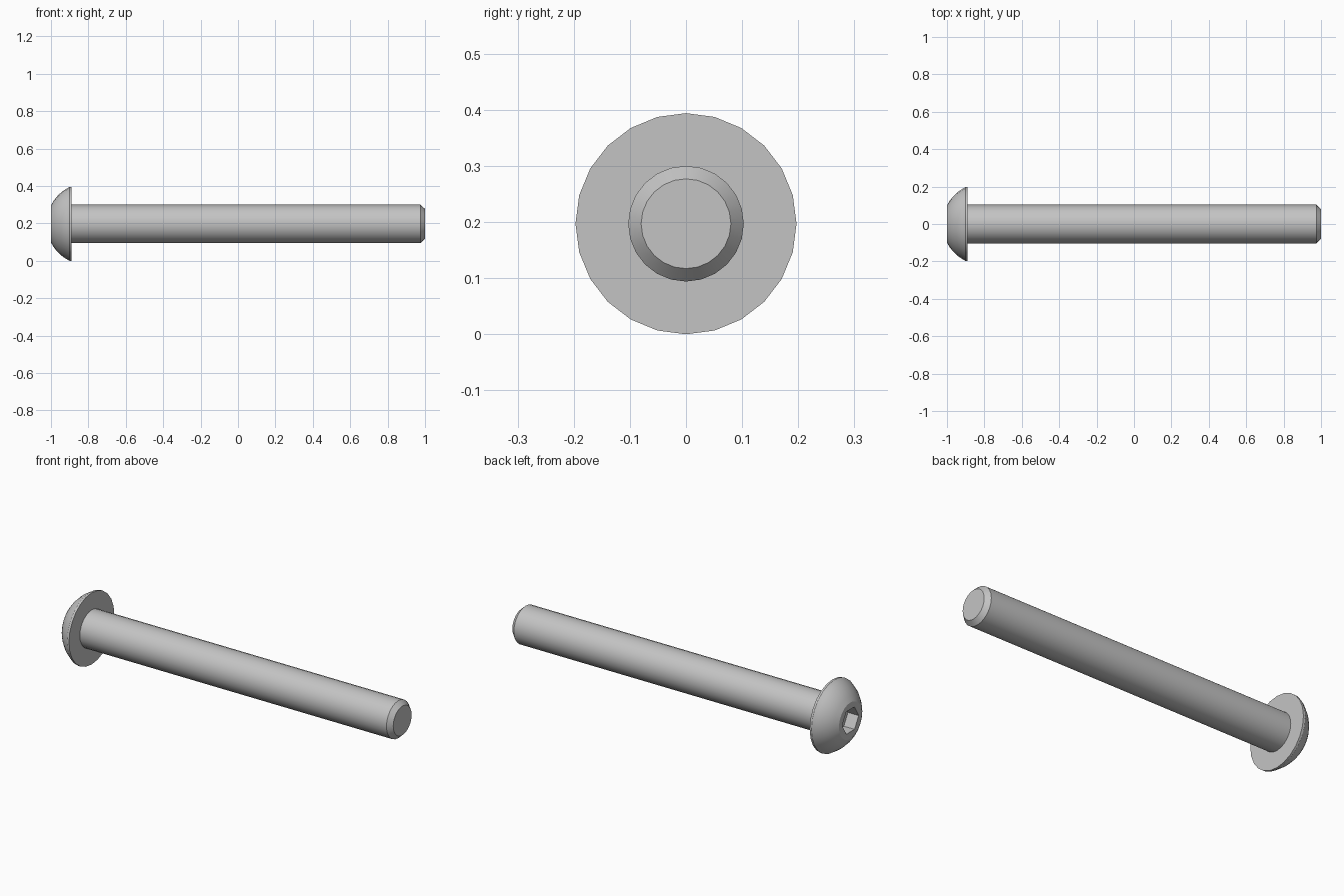
import bpy, bmesh, math
from mathutils import Matrix

cube = bpy.data.objects.get("Cube")
if cube:
    bpy.data.objects.remove(cube, do_unlink=True)

SIDES = 24
HEAD_R, SHANK_R = 0.197, 0.103
AXIS_Z = HEAD_R

steel = bpy.data.materials.new("light_grey_steel")
steel.use_nodes = True
colour = (0.55, 0.55, 0.55, 1)
steel.diffuse_color = colour
steel.node_tree.nodes["Principled BSDF"].inputs["Base Color"].default_value = colour


def make_object(name, bm):
    bmesh.ops.recalc_face_normals(bm, faces=bm.faces)
    mesh = bpy.data.meshes.new(name)
    bm.to_mesh(mesh)
    bm.free()
    mesh.materials.append(steel)
    obj = bpy.data.objects.new(name, mesh)
    obj.location.z = AXIS_Z
    bpy.context.collection.objects.link(obj)
    return obj


def lathe(name, profile, sides=SIDES):
    """Turn (x, radius) points around the x axis and cap both ends."""
    bm = bmesh.new()
    rings = []
    for x, r in profile:
        angles = [math.tau * i / sides for i in range(sides)]
        rings.append([bm.verts.new((x, r * math.cos(a), r * math.sin(a))) for a in angles])
    for a, b in zip(rings, rings[1:]):
        for i in range(sides):
            j = (i + 1) % sides
            bm.faces.new((a[i], a[j], b[j], b[i]))
    bm.faces.new(rings[0])
    bm.faces.new(rings[-1])
    return make_object(name, bm)


def activate(obj):
    bpy.ops.object.select_all(action='DESELECT')
    obj.select_set(True)
    bpy.context.view_layer.objects.active = obj


# Domed head with a thin rim
DOME_CENTRE, DOME_R = -0.805, 0.219
dome_x = [-1 + 0.095 * (i / 6) for i in range(7)]
dome = [(x, math.sqrt(DOME_R ** 2 - (x - DOME_CENTRE) ** 2)) for x in dome_x]
head = lathe("button_head", dome + [(-0.902, HEAD_R), (-0.89, HEAD_R)])

# Hexagonal drive socket, flats at top and bottom
socket_r = 0.062 / math.cos(math.pi / 6)
cutter = lathe("socket_cutter", [(-1.05, socket_r), (-0.935, socket_r)], 6)
cutter.hide_render = True
cut = head.modifiers.new("hex_socket", 'BOOLEAN')
cut.operation = 'DIFFERENCE'
cut.solver = 'EXACT'
cut.object = cutter
activate(head)
bpy.ops.object.modifier_apply(modifier=cut.name)
bpy.data.objects.remove(cutter, do_unlink=True)

# Plain shank with a chamfered tip
shank = lathe("shank", [(-0.9, SHANK_R), (0.975, SHANK_R), (1, 0.08)])

for part in (head, shank):
    activate(part)
    bpy.ops.object.shade_smooth_by_angle(angle=math.radians(30))
